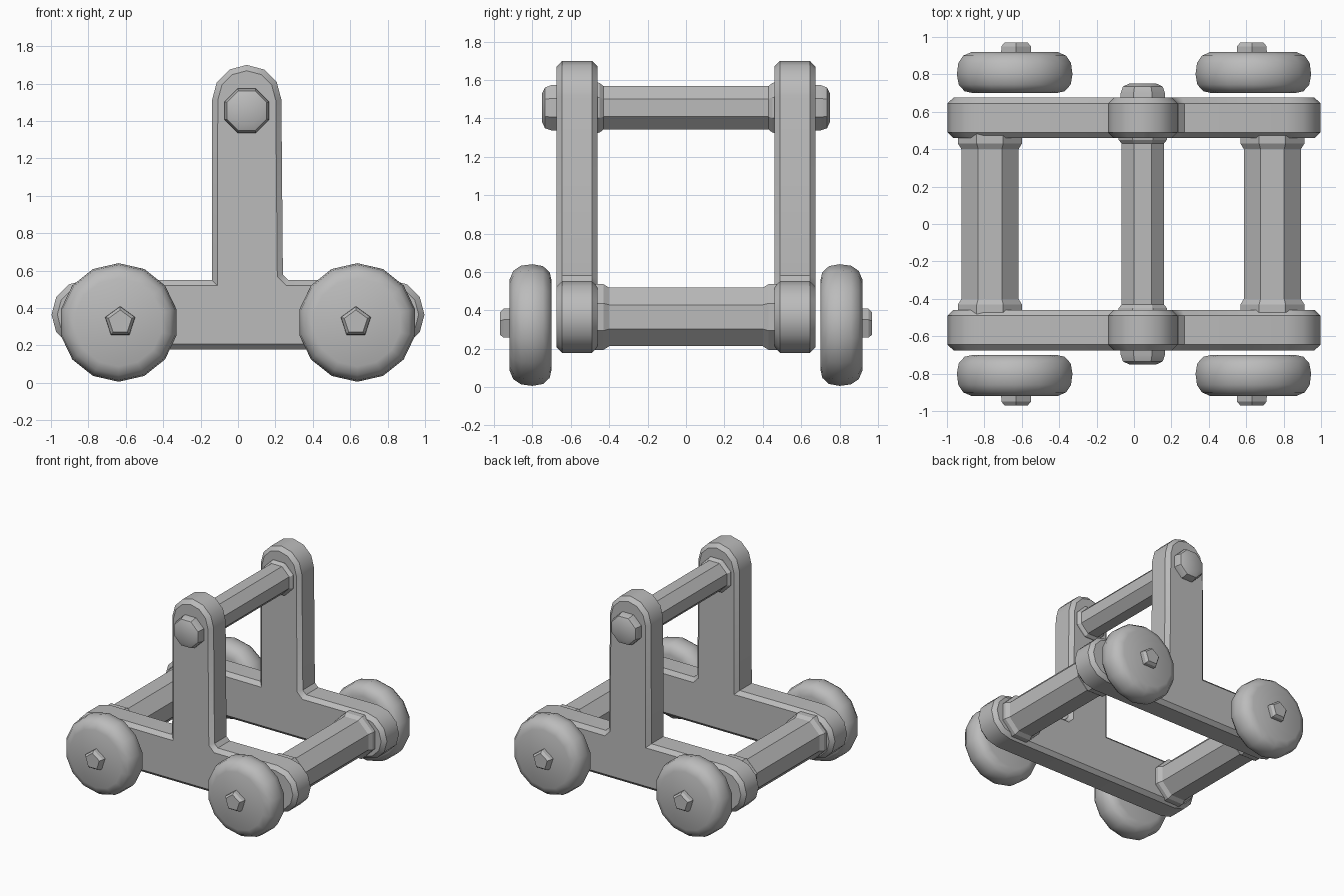
import bpy, bmesh, math
from mathutils import Matrix

if "Cube" in bpy.data.objects:
    bpy.data.objects.remove(bpy.data.objects["Cube"])

grey = bpy.data.materials.new("plain grey")
grey.diffuse_color = (0.5, 0.5, 0.5, 1)
grey.use_nodes = True
grey.node_tree.nodes["Principled BSDF"].inputs["Base Color"].default_value = grey.diffuse_color


def finish(bm, name, angle=35):
    bmesh.ops.recalc_face_normals(bm, faces=bm.faces)
    me = bpy.data.meshes.new(name)
    bm.to_mesh(me)
    bm.free()
    me.materials.append(grey)
    ob = bpy.data.objects.new(name, me)
    bpy.context.collection.objects.link(ob)
    bpy.ops.object.select_all(action='DESELECT')
    ob.select_set(True)
    bpy.context.view_layer.objects.active = ob
    bpy.ops.object.shade_smooth_by_angle(angle=math.radians(angle))
    return ob


def lathe(name, cx, cz, profile, sides, turn=0.0, angle=35):
    """Solid of revolution along y; profile is a list of (y, radius)."""
    bm = bmesh.new()
    rings = []
    for y, r in profile:
        rings.append([bm.verts.new((cx + r * math.cos(turn + math.tau * i / sides), y,
                                    cz + r * math.sin(turn + math.tau * i / sides)))
                      for i in range(sides)])
    for a, b in zip(rings, rings[1:]):
        for i in range(sides):
            j = (i + 1) % sides
            bm.faces.new((a[i], a[j], b[j], b[i]))
    bm.faces.new(rings[0])
    bm.faces.new(rings[-1])
    return finish(bm, name, angle)


def arc(cx, cz, r, start, end, n):
    return [(cx + r * math.cos(math.radians(start + (end - start) * i / n)),
             cz + r * math.sin(math.radians(start + (end - start) * i / n)))
            for i in range(n + 1)]


# T-shaped side frames: rounded beam with a round-topped post
outline = (arc(0.81, 0.365, 0.187, -90, 90, 6)
           + [(0.27, 0.55), (0.24, 0.58)]
           + arc(0.047, 1.515, 0.185, 0, 180, 6)
           + [(-0.14, 0.55)]
           + arc(-0.81, 0.365, 0.187, 90, 270, 6))
for side, name in ((-1, "front_frame"), (1, "back_frame")):
    bm = bmesh.new()
    y0, y1 = side * 0.46, side * 0.675
    base = bm.faces.new([bm.verts.new((x, y0, z)) for x, z in outline])
    res = bmesh.ops.extrude_face_region(bm, geom=[base])
    bmesh.ops.translate(bm, vec=(0, y1 - y0, 0),
                        verts=[v for v in res['geom'] if isinstance(v, bmesh.types.BMVert)])
    rims = [e for e in bm.edges if abs(e.verts[0].co.y - e.verts[1].co.y) < 1e-5]
    bmesh.ops.bevel(bm, geom=rims, offset=0.03, segments=1, affect='EDGES')
    finish(bm, name, 40)

# Cross beams between the frames, flared into collars at both ends
for cx, name in ((-0.77, "left_cross_beam"), (0.74, "right_cross_beam")):
    half = [(-0.50, 0.185), (-0.43, 0.185), (-0.40, 0.165)]
    lathe(name, cx, 0.365, half + [(-y, r) for y, r in reversed(half)], 8, math.pi / 8, 30)

# Top crossbar through the posts, with collars and rounded end caps
half = [(-0.75, 0.08), (-0.735, 0.115), (-0.70, 0.128), (-0.64, 0.128),
        (-0.48, 0.145), (-0.45, 0.14), (-0.43, 0.122)]
lathe("top_crossbar", 0.047, 1.455, half + [(-y, r) for y, r in reversed(half)], 8, math.pi / 8, 30)

# Wheels with softened rims, and small hub pins
for sx, a in ((-1, "left"), (1, "right")):
    for sy, b in ((-1, "front"), (1, "back")):
        rim = [(0.70, 0.23), (0.71, 0.275), (0.745, 0.307), (0.80, 0.317),
               (0.86, 0.309), (0.90, 0.282), (0.92, 0.235)]
        cx = sx * 0.638
        lathe(f"{b}_{a}_wheel", cx, 0.323, [(sy * y, r) for y, r in rim], 14, math.pi / 14, 45)
        lathe(f"{b}_{a}_hub", sx * 0.63, 0.325,
              [(sy * 0.90, 0.085), (sy * 0.95, 0.083), (sy * 0.97, 0.065)], 5, math.pi / 2, 20)
